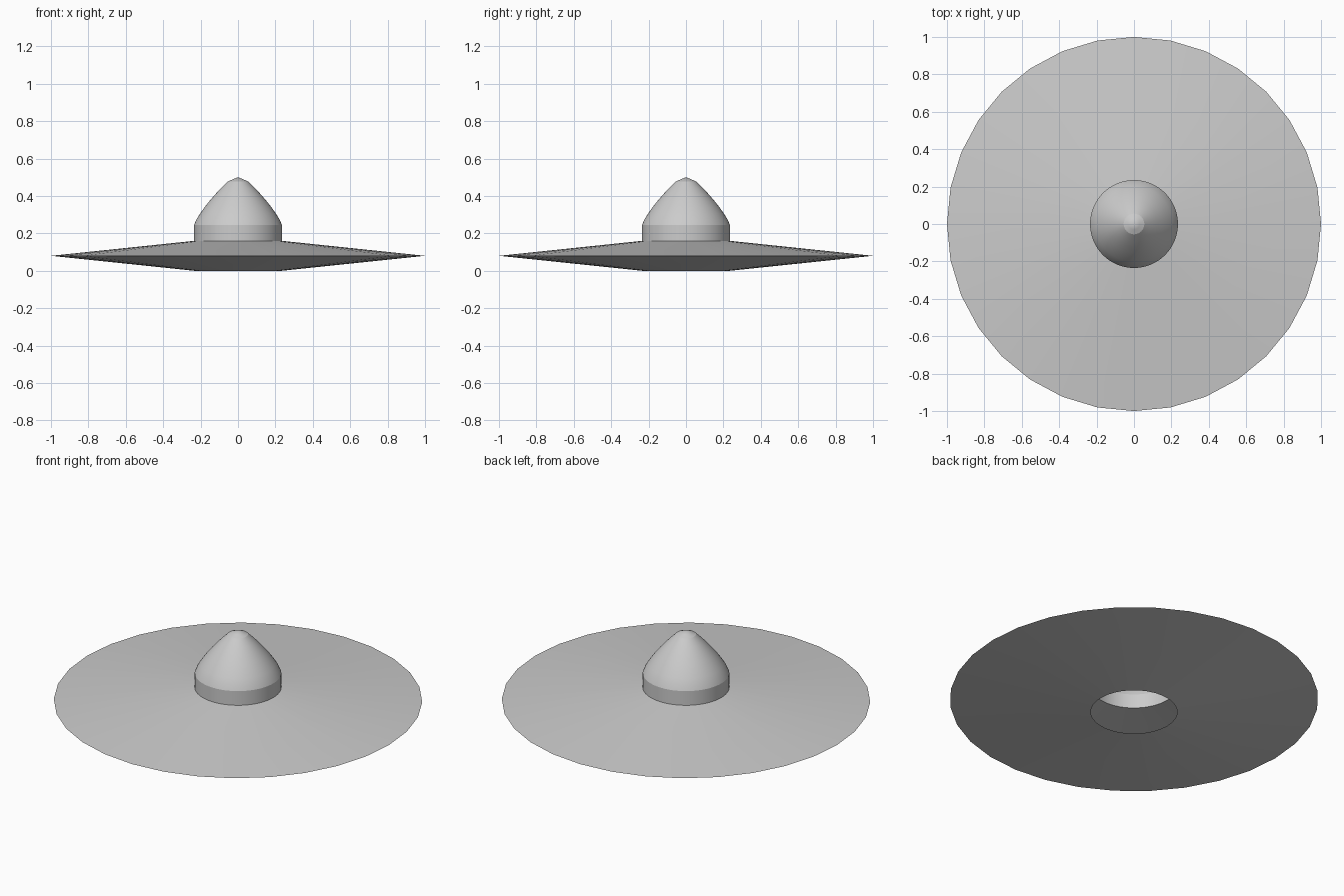
import bpy, bmesh
from math import cos, sin, pi, radians

cube = bpy.data.objects.get("Cube")
if cube:
    bpy.data.objects.remove(cube, do_unlink=True)

# One plain grey for the whole model
grey = bpy.data.materials.new("plain_grey")
grey.use_nodes = True
colour = (0.6, 0.6, 0.6, 1)
grey.diffuse_color = colour
grey.node_tree.nodes["Principled BSDF"].inputs["Base Color"].default_value = colour


def revolve(name, profile, sides, smooth_angle):
    """Turn an (r, z) profile, listed bottom to top, about the z axis."""
    bm = bmesh.new()
    rings = []
    for r, z in profile:
        if r == 0:
            rings.append([bm.verts.new((0, 0, z))] * sides)
        else:
            rings.append([bm.verts.new((r * cos(2 * pi * i / sides),
                                        r * sin(2 * pi * i / sides), z))
                          for i in range(sides)])
    for low, high in zip(rings, rings[1:]):
        for i in range(sides):
            j = (i + 1) % sides
            corners = dict.fromkeys((low[i], low[j], high[j], high[i]))
            bm.faces.new(list(corners))
    mesh = bpy.data.meshes.new(name)
    bm.to_mesh(mesh)
    bm.free()
    mesh.materials.append(grey)
    obj = bpy.data.objects.new(name, mesh)
    bpy.context.collection.objects.link(obj)
    bpy.ops.object.select_all(action='DESELECT')
    obj.select_set(True)
    bpy.context.view_layer.objects.active = obj
    bpy.ops.object.shade_smooth_by_angle(angle=radians(smooth_angle))
    return obj


# Brim: a hollow double cone, open where it meets the crown
revolve("brim", [(0.235, 0), (1, 0.08), (0.235, 0.16)], 32, 20)

# Crown: a short upright band below a pointed dome, open underneath
revolve("crown", [(0.235, 0.16), (0.235, 0.245), (0.222, 0.275), (0.203, 0.305),
                  (0.18, 0.338), (0.154, 0.371), (0.125, 0.405), (0.092, 0.441),
                  (0.055, 0.477), (0.03, 0.488), (0, 0.5)], 64, 20)
